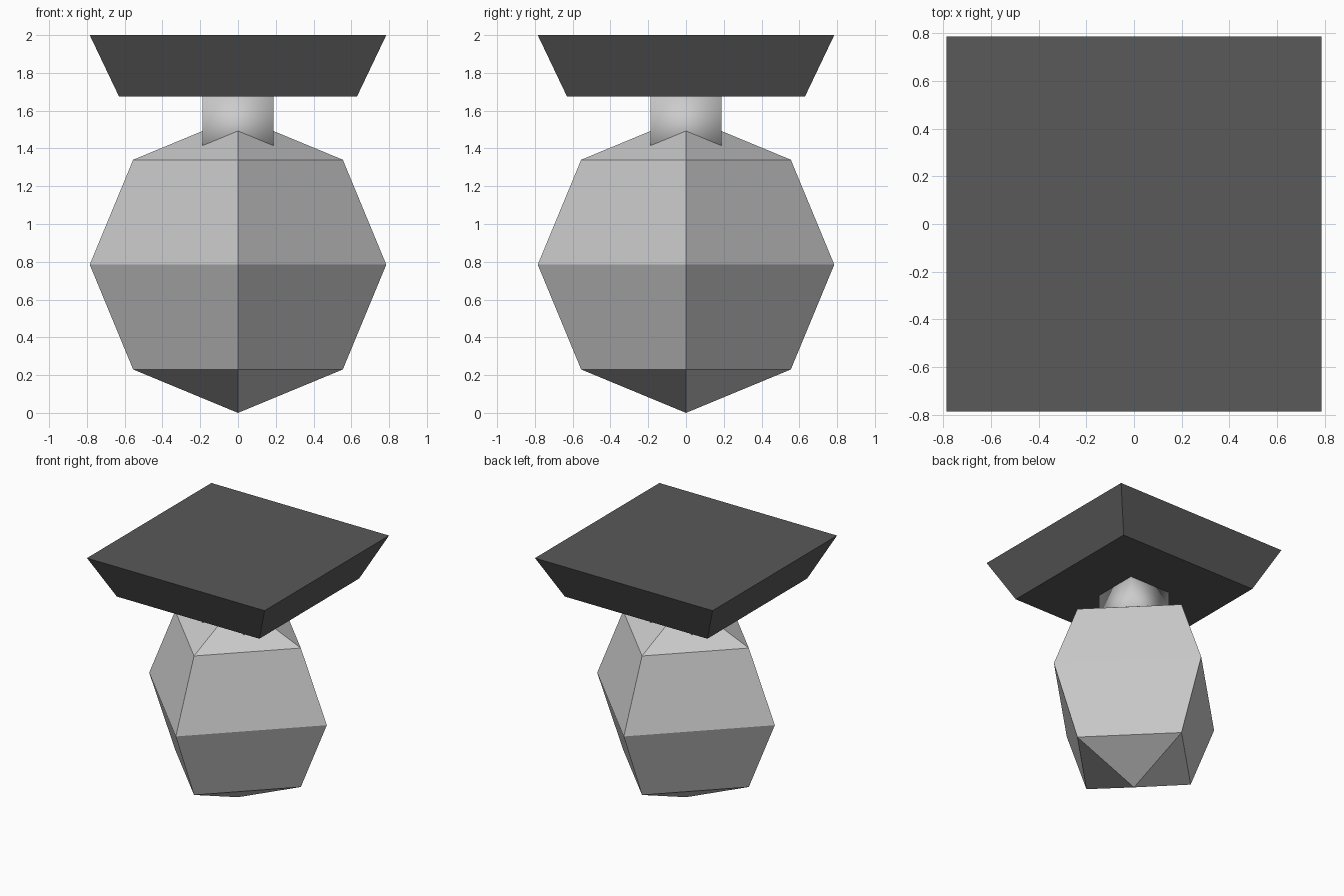
import bpy
from math import pi, sqrt

if "Cube" in bpy.data.objects:
    bpy.data.objects.remove(bpy.data.objects["Cube"])

R = 0.785        # body radius
NECK = 0.187     # half width of the neck
dark = bpy.data.materials.new("dark_grey")
dark.diffuse_color = (0.1, 0.1, 0.1, 1)
dark.use_nodes = True
dark.node_tree.nodes["Principled BSDF"].inputs["Base Color"].default_value = dark.diffuse_color


def square_frustum(name, half_low, half_high, z0, z1):
    """Four-sided frustum with its sides square to the axes."""
    bpy.ops.mesh.primitive_cone_add(
        vertices=4, radius1=half_low * sqrt(2), radius2=half_high * sqrt(2),
        depth=z1 - z0, location=(0, 0, (z0 + z1) / 2), rotation=(0, 0, pi / 4))
    bpy.ops.object.transform_apply(location=False, rotation=True, scale=False)
    obj = bpy.context.object
    obj.name = name
    return obj


# faceted body: four-sided, four-ring sphere with corners on the axes
bpy.ops.mesh.primitive_uv_sphere_add(segments=4, ring_count=4, radius=R,
                                     location=(0, 0, R))
bpy.context.object.name = "body"

# square neck sunk into the top of the body
neck = square_frustum("neck", NECK, NECK, 1.36, 1.675)
bpy.ops.object.shade_smooth()

# flared square top plate
plate = square_frustum("top_plate", 0.63, R, 1.675, 2.0)
plate.data.materials.append(dark)
